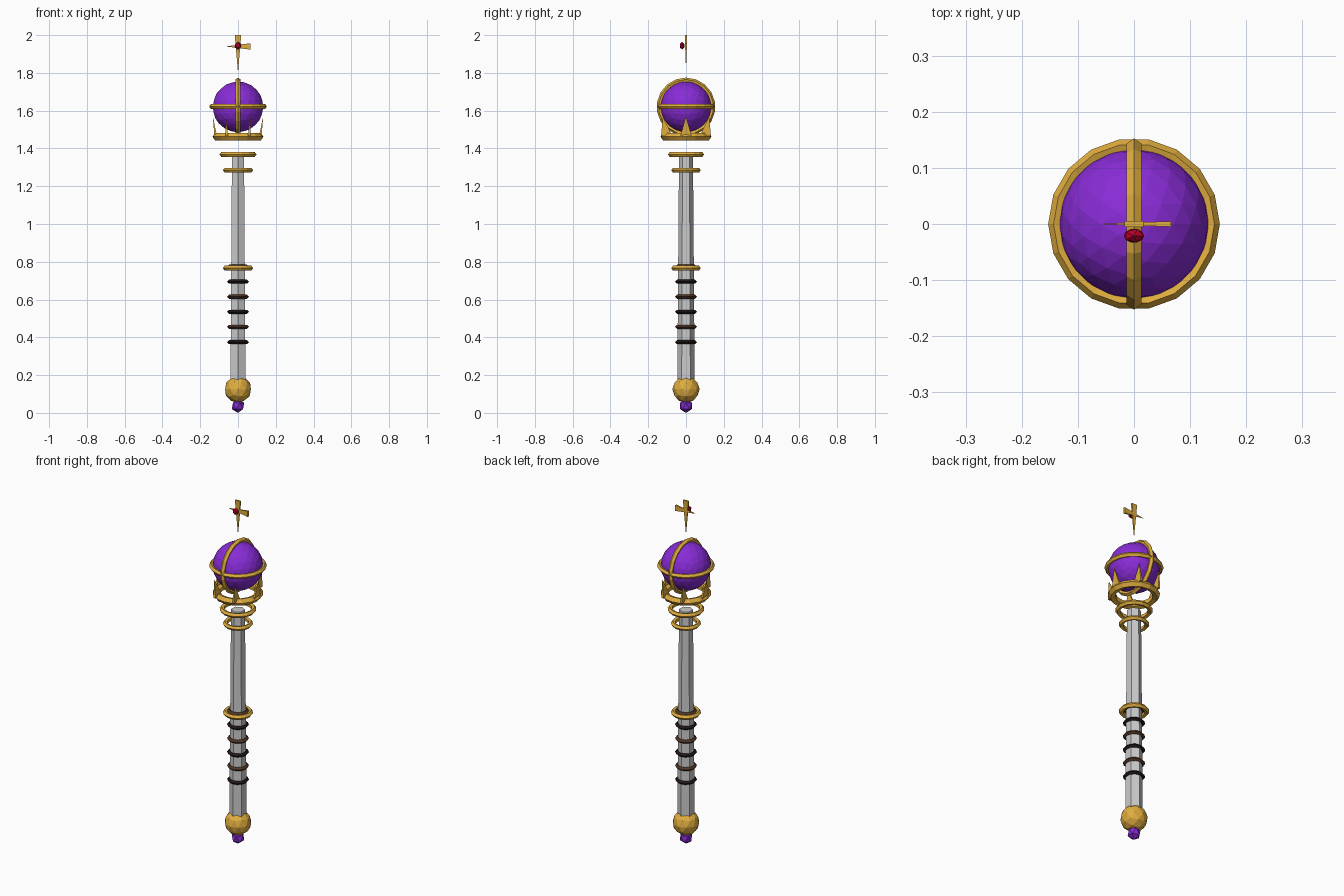
import bpy
from math import pi, cos, sin

if "Cube" in bpy.data.objects:
    bpy.data.objects.remove(bpy.data.objects["Cube"])


def material(name, rgb):
    m = bpy.data.materials.new(name)
    m.diffuse_color = (*rgb, 1)
    m.use_nodes = True
    m.node_tree.nodes["Principled BSDF"].inputs["Base Color"].default_value = m.diffuse_color
    return m


GOLD = material("gold", (0.75, 0.42, 0.05))
PURPLE = material("purple", (0.25, 0.025, 0.68))
RED = material("red", (0.5, 0.0, 0.02))
DARK = material("dark_leather", (0.015, 0.008, 0.008))
BROWN = material("brown_leather", (0.08, 0.035, 0.018))


def finish(name, mat=None, scale=None):
    o = bpy.context.object
    o.name = name
    if scale:
        o.scale = scale
    if mat:
        o.data.materials.append(mat)
    return o


def ring(name, z, outer, minor, mat, segs=14, sides=5, rot=(0, 0, 0)):
    bpy.ops.mesh.primitive_torus_add(
        major_segments=segs, minor_segments=sides, major_radius=outer - minor,
        minor_radius=minor, location=(0, 0, z), rotation=rot)
    return finish(name, mat)


def ball(name, loc, r, sub, mat, scale=None):
    bpy.ops.mesh.primitive_ico_sphere_add(subdivisions=sub, radius=r, location=loc)
    return finish(name, mat, scale)


def solid(name, verts, faces, mat):
    me = bpy.data.meshes.new(name)
    me.from_pydata(verts, [], faces)
    me.materials.append(mat)
    o = bpy.data.objects.new(name, me)
    bpy.context.collection.objects.link(o)
    return o


PYRAMID = [(3, 2, 1, 0), (0, 1, 4), (1, 2, 4), (2, 3, 4), (3, 0, 4)]

# Tapered shaft
bpy.ops.mesh.primitive_cone_add(vertices=6, radius1=0.046, radius2=0.037,
                                depth=1.2, location=(0, 0, 0.765))
finish("shaft")

# Pommel and its hanging gem
ball("pommel", (0, 0, 0.125), 0.072, 2, GOLD)
ball("pommel_gem", (0, 0, 0.037), 0.037, 1, PURPLE)

# Grip wraps in alternating leather
for i in range(6):
    ring(f"grip_wrap_{i}", 0.375 + 0.08 * i, 0.058, 0.011, (DARK, BROWN)[i % 2], 12, 4)

# Gold collars and crown base
ring("grip_collar", 0.766, 0.08, 0.014, GOLD)
ring("lower_collar", 1.285, 0.08, 0.013, GOLD)
ring("upper_collar", 1.368, 0.098, 0.014, GOLD)
ring("crown_base", 1.462, 0.135, 0.021, GOLD, 16)

# Thin crown points, flat across x
for i in range(6):
    a = i * pi / 3
    x, y = 0.118 * cos(a), 0.118 * sin(a)
    tip = (1.13 * x, 1.2 * y, 1.57)
    base = [(x + dx, y + dy, 1.465) for dx, dy in
            ((-0.007, -0.03), (0.007, -0.03), (0.007, 0.03), (-0.007, 0.03))]
    solid(f"crown_point_{i}", base + [tip], PYRAMID, GOLD)

# Orb with its two bands
ball("orb", (0, 0, 1.62), 0.134, 3, PURPLE)
ring("orb_band_level", 1.622, 0.153, 0.014, GOLD, 18)
ring("orb_band_upright", 1.62, 0.155, 0.014, GOLD, 18, rot=(0, pi / 2, 0))

# Cross: two thin blades, each tapering to a point
t, w = 0.005, 0.017
solid("cross_upright", [(-w, t, 2), (w, t, 2), (w, -t, 2), (-w, -t, 2), (0, 0, 1.8)],
      PYRAMID, GOLD)
solid("cross_arm", [(0.066, -t, 1.94 - w), (0.066, -t, 1.94 + w), (0.066, t, 1.94 + w),
                    (0.066, t, 1.94 - w), (-0.066, 0, 1.94)],
      [f[::-1] for f in PYRAMID], GOLD)
ball("cross_gem", (0, -0.021, 1.944), 0.02, 1, RED, (1, 0.7, 1))
